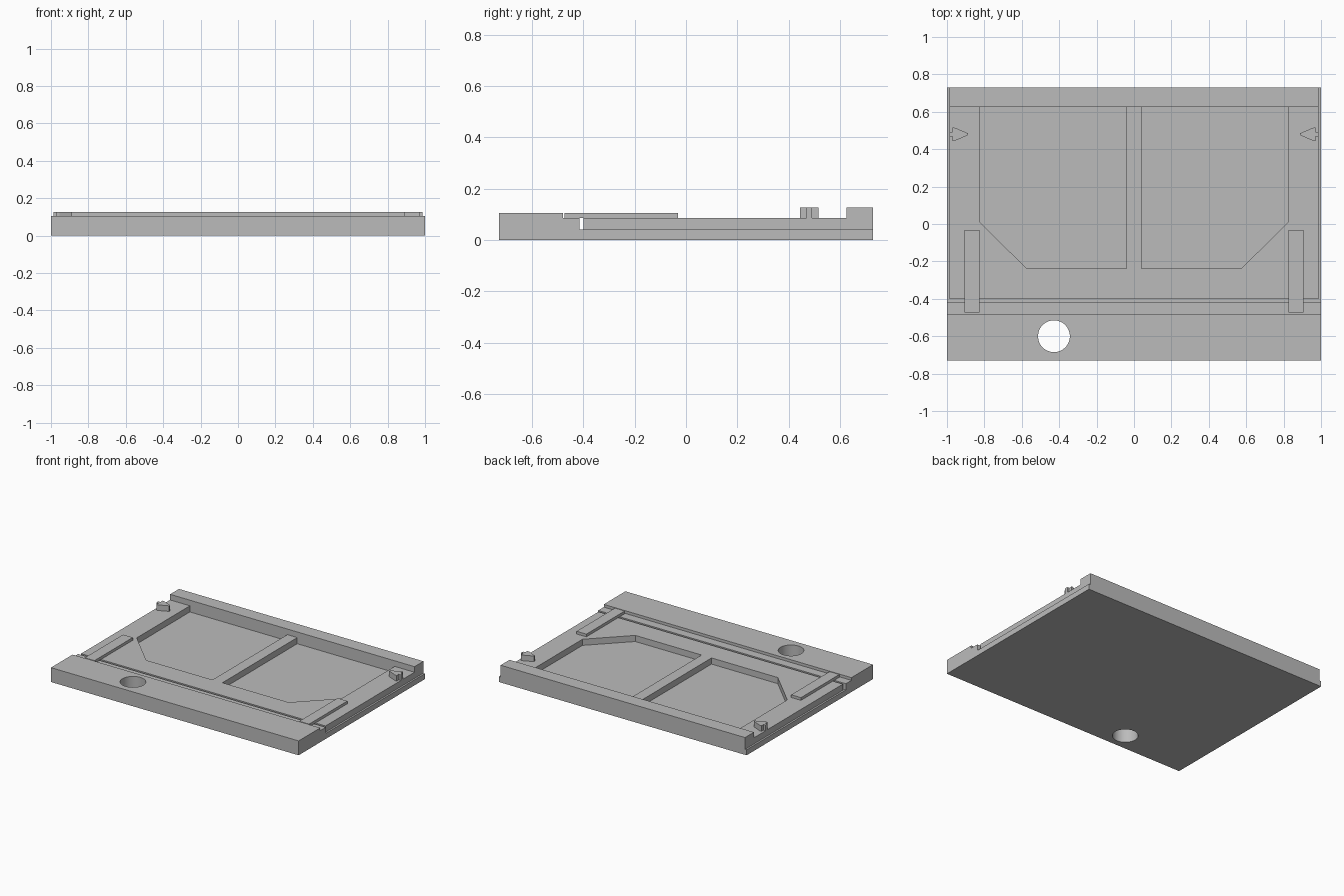
import bpy
import bmesh
from mathutils import Vector

cube = bpy.data.objects.get("Cube")
if cube:
    bpy.data.objects.remove(cube, do_unlink=True)

grey = bpy.data.materials.new("plain grey")
grey.use_nodes = True
GREY = (0.5, 0.5, 0.5, 1)
grey.diffuse_color = GREY
grey.node_tree.nodes["Principled BSDF"].inputs["Base Color"].default_value = GREY

BASE, DECK, LIP, TOP = 0.04, 0.085, 0.105, 0.126   # height levels
FRONT, BACK, RAIL = -0.729, 0.729, 0.626           # depth positions
SIDE = 0.987                                       # half width of the deck


def prism(name, points, direction):
    """Extrude a closed outline along a direction."""
    bm = bmesh.new()
    face = bm.faces.new([bm.verts.new(p) for p in points])
    top = bmesh.ops.extrude_face_region(bm, geom=[face])["geom"]
    bmesh.ops.translate(bm, vec=Vector(direction),
                        verts=[v for v in top if isinstance(v, bmesh.types.BMVert)])
    bmesh.ops.recalc_face_normals(bm, faces=bm.faces)
    mesh = bpy.data.meshes.new(name)
    bm.to_mesh(mesh)
    bm.free()
    mesh.materials.append(grey)
    obj = bpy.data.objects.new(name, mesh)
    bpy.context.collection.objects.link(obj)
    return obj


def plan_prism(name, outline, z0, z1):
    return prism(name, [(x, y, z0) for x, y in outline], (0, 0, z1 - z0))


def rectangle(x0, x1, y0, y1):
    return [(x0, y0), (x1, y0), (x1, y1), (x0, y1)]


# Base slab with the stepped front ledge, one side profile swept across
profile = [(FRONT, 0), (BACK, 0), (BACK, BASE), (-0.416, BASE), (-0.416, DECK),
           (-0.48, DECK), (-0.48, LIP), (FRONT, LIP)]
base = prism("base_slab", [(-1, y, z) for y, z in profile], (2, 0, 0))

# Round through hole in the front ledge
bpy.ops.mesh.primitive_cylinder_add(vertices=64, radius=0.085, depth=0.5,
                                    location=(-0.428, -0.6, 0.05))
cutter = bpy.context.object
cutter.name = "hole_cutter"
cutter.data.materials.append(grey)
cut = base.modifiers.new("hole", "BOOLEAN")
cut.operation = "DIFFERENCE"
cut.solver = "EXACT"
cut.object = cutter
bpy.context.view_layer.objects.active = base
base.select_set(True)
bpy.ops.object.modifier_apply(modifier="hole")
bpy.data.objects.remove(cutter, do_unlink=True)
bpy.ops.object.select_all(action="DESELECT")
base.select_set(True)
bpy.ops.object.shade_smooth_by_angle()

# Deck frame: two chamfered pockets either side of a centre divider
half = [(0.04, RAIL), (0.04, -0.237), (0.575, -0.237), (0.827, 0.013),
        (0.827, RAIL), (SIDE, RAIL), (SIDE, -0.4)]
outline = half + [(-x, y) for x, y in reversed(half)]
plan_prism("deck_frame", outline, BASE, DECK)

# Raised rail along the back
plan_prism("back_rail", rectangle(-SIDE, SIDE, RAIL, BACK), BASE, TOP)

# Strips and inward-pointing pegs, mirrored left and right
arrow = [(0.987, 0.469), (0.97, 0.469), (0.97, 0.444), (0.955, 0.446),
         (0.888, 0.475), (0.888, 0.485), (0.955, 0.514), (0.97, 0.516),
         (0.97, 0.491), (0.987, 0.491)]
for side, s in (("left", 1), ("right", -1)):
    strip = rectangle(0.827, 0.906, -0.474, -0.032)
    plan_prism(side + "_strip", [(s * x, y) for x, y in strip], DECK, LIP)
    plan_prism(side + "_arrow_peg", [(s * x, y) for x, y in arrow], DECK, TOP)
